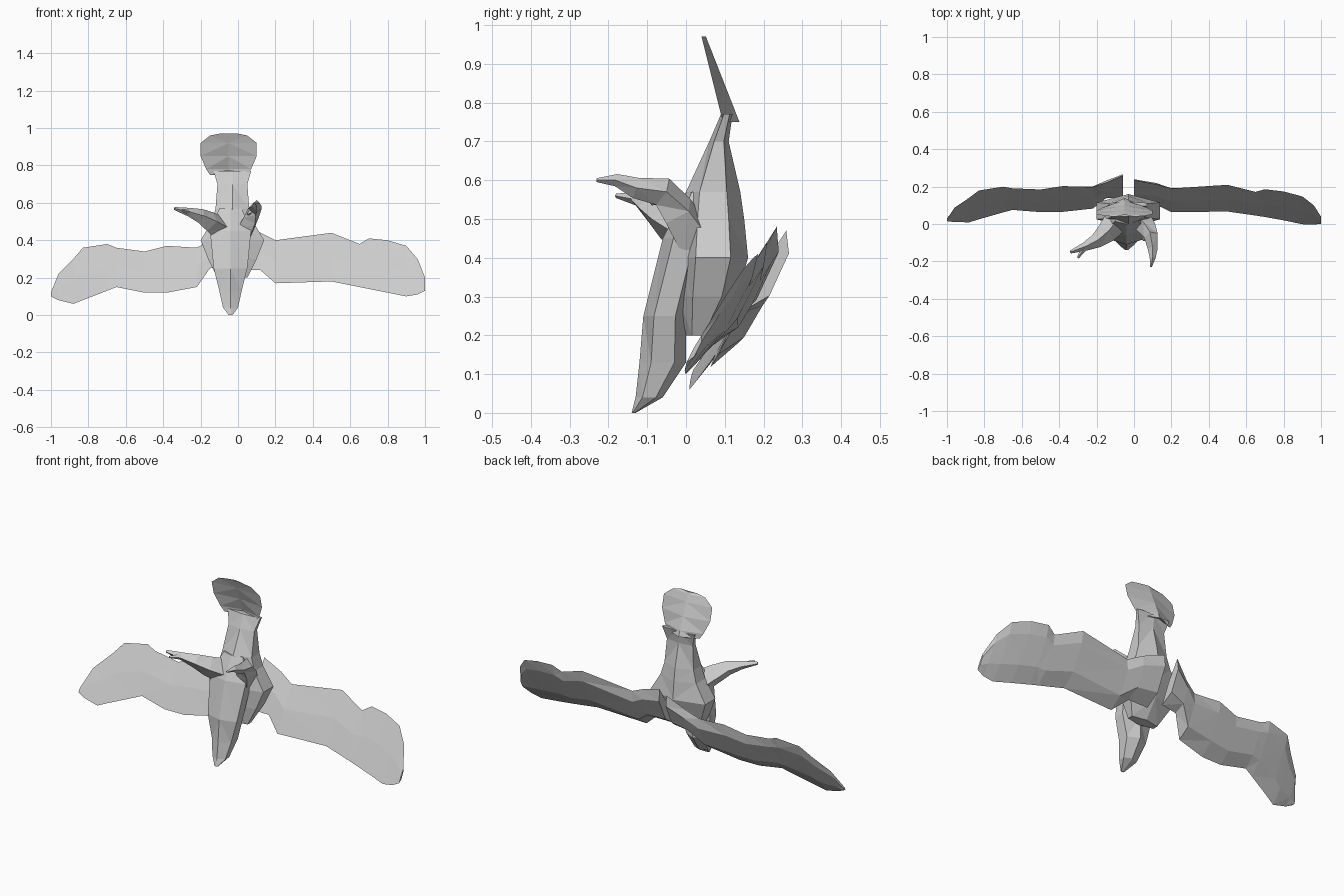
import bpy, bmesh
from math import sin, cos, pi
from mathutils import Vector

cube = bpy.data.objects.get("Cube")
if cube:
    bpy.data.objects.remove(cube)

GREY = (.6, .6, .6, 1)
plumage = bpy.data.materials.new("light grey")
plumage.use_nodes = True
plumage.diffuse_color = GREY
shader = plumage.node_tree.nodes["Principled BSDF"]
shader.inputs["Base Color"].default_value = GREY


def loft(name, rings):
    """Skin a chain of equal rings with flat triangles and cap both ends."""
    bm = bmesh.new()
    loops = [[bm.verts.new(point) for point in ring] for ring in rings]
    count = len(loops[0])
    for lower, upper in zip(loops, loops[1:]):
        for i in range(count):
            j = (i + 1) % count
            bm.faces.new((lower[i], lower[j], upper[j], upper[i]))
    bm.faces.new(loops[0])
    bm.faces.new(loops[-1])
    bmesh.ops.triangulate(bm, faces=bm.faces[:], quad_method='SHORT_EDGE')
    bmesh.ops.recalc_face_normals(bm, faces=bm.faces[:])
    mesh = bpy.data.meshes.new(name)
    bm.to_mesh(mesh)
    bm.free()
    mesh.materials.append(plumage)
    part = bpy.data.objects.new(name, mesh)
    bpy.context.collection.objects.link(part)


def trunk(name, middle, stations):
    """Six-sided level sections, ridged at front and back, from
    (height, half width, front, back)."""
    rings = []
    for height, half, front, back in stations:
        centre, depth = (front + back) / 2, (back - front) / 2
        ring = []
        for side in range(6):
            angle = side * pi / 3
            ring.append((middle + half * sin(angle) / sin(pi / 3),
                         centre - depth * cos(angle), height))
        rings.append(ring)
    loft(name, rings)


def fan(name, middle, base, stations):
    """Thin leaning plate, hollow in front, from (height, half width)."""
    rings = []
    for height, half in stations:
        rise = height - base
        edge = .09 - rise / 4
        ridge = edge + .04 - rise / 7
        rings.append([(middle - half, edge, height),
                      (middle, ridge - .01, height),
                      (middle + half, edge, height),
                      (middle, ridge, height)])
    loft(name, rings)


def wing(name, side, setback, stations):
    """Leaning blade with a ridged back, from (span, low z, high z).
    It leans back with height and sweeps forward at the tip."""
    rings = []
    for span, bottom, top in stations:
        def edge(height):
            sweep = .04 * span ** 4
            return Vector((side * span, .55 * height - .03 + setback - sweep, height))
        low, high = edge(bottom), edge(top)
        along = (high - low).normalized()
        thickness = .045 - .035 * span
        back = Vector((0, along.z, -along.y)) * thickness
        rings.append([low, low.lerp(high, .5) - back / 5, high,
                      low.lerp(high, .8) + back * .8,
                      low.lerp(high, .3) + back])
    loft(name, rings)


def limb(name, start, end, path):
    """Four-sided limb along a path, tapering evenly from start to end radius."""
    points = [Vector(point) for point in path]
    last = len(points) - 1
    rings = []
    for i, point in enumerate(points):
        ahead, behind = points[min(i + 1, last)], points[max(i - 1, 0)]
        direction = (ahead - behind).normalized()
        across = direction.cross(Vector((0, 0, 1))).normalized()
        upward = across.cross(direction)
        radius = start + (end - start) * i / last
        ring = []
        for corner in range(4):
            angle = corner * pi / 2
            ring.append(point + radius * (across * cos(angle) + upward * sin(angle)))
        rings.append(ring)
    loft(name, rings)


# Torso, rising to the narrow root of the tail
trunk("torso", -.03, (
    (.2, .08, 0, .06), (.3, .13, -.02, .13), (.4, .17, -.02, .16),
    (.5, .11, -.01, .15), (.57, .09, 0, .14), (.7, .08, .06, .11),
    (.77, .1, .09, .12)))

# Breast, neck and head, pointing down to the beak
trunk("head_and_breast", -.04, (
    (0, .01, -.14, -.13), (.04, .04, -.13, -.06), (.13, .06, -.12, 0),
    (.25, .09, -.11, 0), (.45, .11, -.06, .05), (.57, .06, 0, .06)))

# Spread tail fan
fan("tail_fan", -.05, .77, (
    (.75, .1), (.78, .12), (.85, .15), (.92, .15), (.96, .1), (.97, .05)))

# Spread wings
wing("left_wing", 1, 0, (
    (0, .24, .48), (.12, .24, .44), (.2, .17, .4), (.5, .18, .44),
    (.65, .15, .38), (.7, .14, .41), (.8, .12, .4), (.9, .1, .37),
    (.96, .11, .3), (1, .13, .2)))
wing("right_wing", -1, .03, (
    (.06, .26, .47), (.15, .25, .4), (.22, .15, .36), (.38, .12, .37),
    (.5, .12, .34), (.65, .15, .36), (.7, .13, .38), (.83, .08, .36),
    (.88, .06, .3), (.96, .08, .22), (1, .1, .12)))

# Legs reaching forward, each with a small claw
limb("left_leg", .06, .005, (
    (.03, .03, .44), (.07, -.02, .52), (.09, -.06, .57),
    (.1, -.13, .58), (.1, -.18, .6), (.09, -.23, .6)))
limb("right_leg", .07, .008, (
    (-.09, .02, .46), (-.15, -.05, .5), (-.2, -.09, .53),
    (-.26, -.12, .55), (-.34, -.15, .57)))
limb("left_claw", .025, .005, ((.08, -.04, .56), (.05, -.09, .54)))
limb("right_claw", .018, .006, ((-.26, -.12, .55), (-.3, -.18, .56)))
